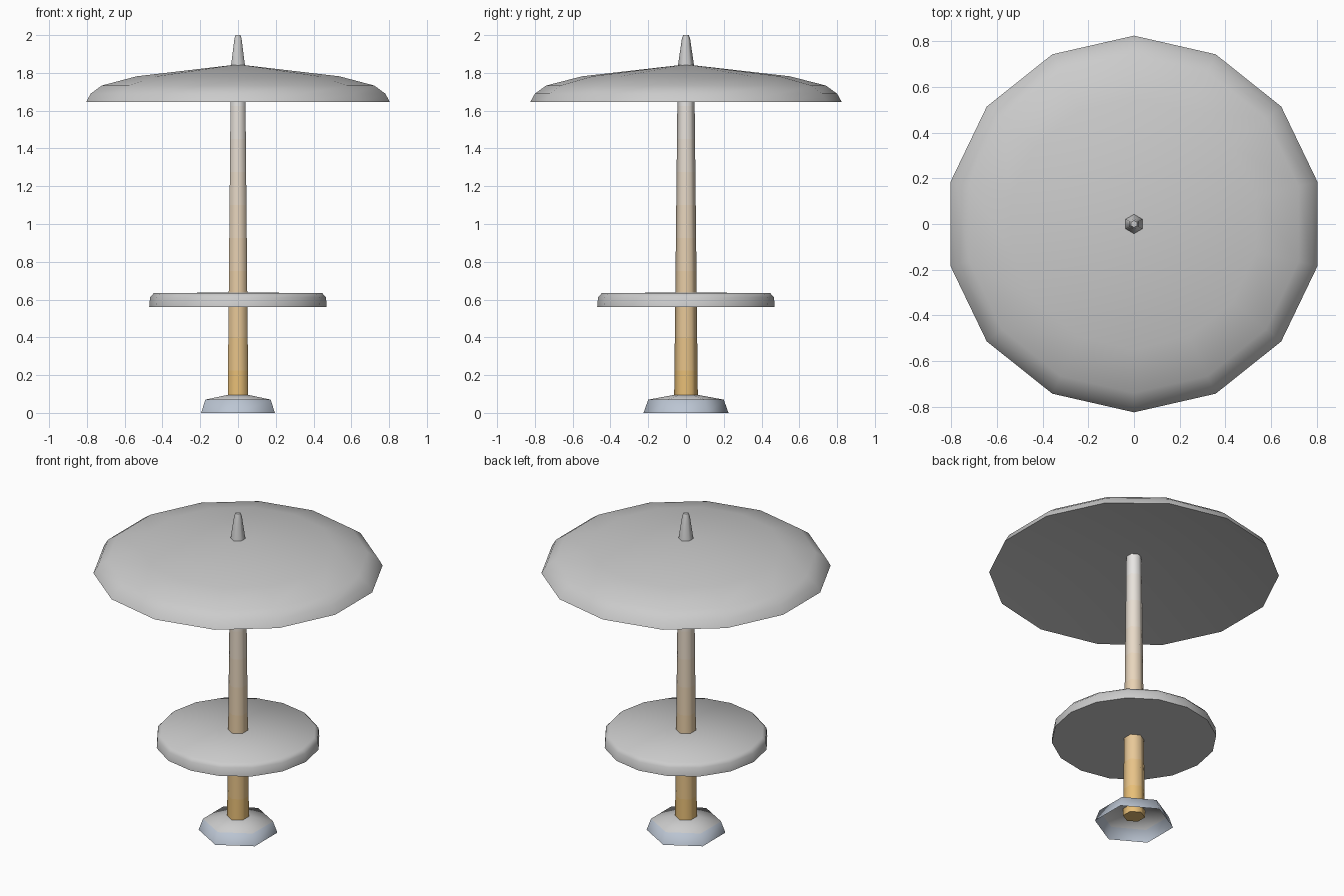
import bpy, bmesh
from math import sin, cos, pi, radians

if "Cube" in bpy.data.objects:
    bpy.data.objects.remove(bpy.data.objects["Cube"])


def material(name, rgb):
    m = bpy.data.materials.new(name)
    m.diffuse_color = (*rgb, 1)
    m.use_nodes = True
    m.node_tree.nodes["Principled BSDF"].inputs["Base Color"].default_value = m.diffuse_color
    return m


def lathe(name, profile, sides, mats=(), angle=40):
    """Spin (radius, z) points round z with a corner on the y axis; one optional material per band."""
    bm = bmesh.new()
    rings = []
    for r, z in profile:
        if r == 0:
            rings.append([bm.verts.new((0, 0, z))] * sides)
        else:
            rings.append([bm.verts.new((r * cos(pi / 2 + 2 * pi * i / sides),
                                        r * sin(pi / 2 + 2 * pi * i / sides), z))
                          for i in range(sides)])
    for band, (a, b) in enumerate(zip(rings, rings[1:])):
        for i in range(sides):
            j = (i + 1) % sides
            corners = list(dict.fromkeys((a[i], a[j], b[j], b[i])))
            f = bm.faces.new(corners)
            if mats:
                f.material_index = band
    bmesh.ops.recalc_face_normals(bm, faces=bm.faces)
    mesh = bpy.data.meshes.new(name)
    bm.to_mesh(mesh)
    bm.free()
    for m in mats:
        mesh.materials.append(m)
    ob = bpy.data.objects.new(name, mesh)
    bpy.context.collection.objects.link(ob)
    bpy.ops.object.select_all(action='DESELECT')
    ob.select_set(True)
    bpy.context.view_layer.objects.active = ob
    bpy.ops.object.shade_smooth_by_angle(angle=radians(angle))
    return ob


# Hexagonal foot, open underneath
blue_grey = material("blue_grey", (0.5, 0.56, 0.65))
pale_grey = material("pale_grey", (0.8, 0.8, 0.8))
lathe("foot", [(0.225, 0), (0.2, 0.07), (0.055, 0.097)], 6, [blue_grey, pale_grey], 75)

# Tapered hexagonal pole, fading from gold to grey in bands
bands = 10
z0, z1 = 0.05, 1.80
pole = [(0.063 - 0.019 * i / bands, z0 + (z1 - z0) * i / bands) for i in range(bands + 1)]
fade = []
for i in range(bands):
    t = (i + 0.5) / bands
    fade.append(material(f"pole_{i}", (0.8, 0.5 + 0.3 * t, 0.15 + 0.65 * t)))
lathe("pole", [(0, z0)] + pole, 6, [fade[0]] + fade, 65)

# Round table top
lathe("table_top", [(0, 0.56), (0.47, 0.56), (0.466, 0.612), (0.445, 0.635), (0, 0.637)], 16, angle=65)

# Parasol canopy with a hollow underside
lathe("canopy", [(0, 1.76), (0.825, 1.645), (0.80, 1.69), (0.74, 1.733), (0.55, 1.782), (0, 1.845)], 14, angle=60)

# Finial on top of the canopy
lathe("finial", [(0.044, 1.83), (0.022, 1.98), (0.015, 2.0), (0, 2.0)], 6, angle=65)
